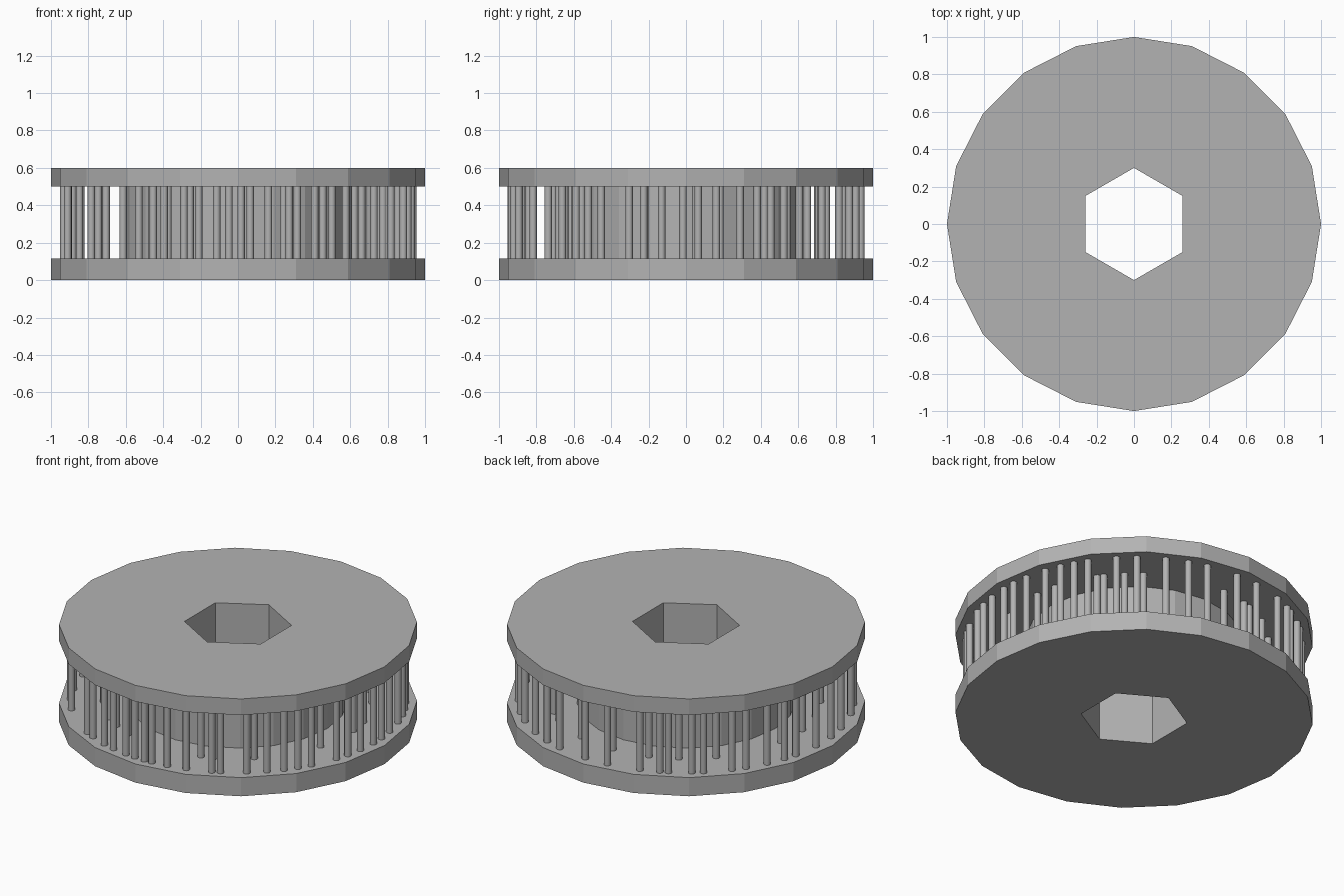
import bpy, bmesh, math
from mathutils import Vector

cube = bpy.data.objects.get("Cube")
if cube:
    bpy.data.objects.remove(cube)

SIDES = 20
HOLE = 0.30
LOWER, UPPER, TOP = 0.115, 0.5, 0.6

grey = bpy.data.materials.new("plain_grey")
grey.use_nodes = True
grey.diffuse_color = (0.45, 0.45, 0.45, 1)
grey.node_tree.nodes["Principled BSDF"].inputs["Base Color"].default_value = grey.diffuse_color


def finish(name, bm):
    bmesh.ops.recalc_face_normals(bm, faces=bm.faces)
    mesh = bpy.data.meshes.new(name)
    bm.to_mesh(mesh)
    bm.free()
    mesh.materials.append(grey)
    obj = bpy.data.objects.new(name, mesh)
    bpy.context.collection.objects.link(obj)
    return obj


def loop(bm, count, radius, z, start=0.0):
    turns = [start + math.tau * i / count for i in range(count)]
    verts = [bm.verts.new((radius * math.cos(t), radius * math.sin(t), z)) for t in turns]
    return [bm.edges.new((v, verts[i - 1])) for i, v in enumerate(verts)]


def bored_disc(name, radius, z0, z1):
    """Polygonal disc with a hexagonal hole through it."""
    bm = bmesh.new()
    edges = loop(bm, SIDES, radius, z0) + loop(bm, 6, HOLE, z0, math.pi / 6)
    bmesh.ops.triangle_fill(bm, edges=edges, use_beauty=True, normal=(0, 0, 1))
    made = bmesh.ops.extrude_face_region(bm, geom=bm.faces[:], use_keep_orig=True)
    moved = [g for g in made["geom"] if isinstance(g, bmesh.types.BMVert)]
    bmesh.ops.translate(bm, verts=moved, vec=(0, 0, z1 - z0))
    return finish(name, bm)


# Two flanges and the hub between them
bored_disc("lower_flange", 1.0, 0, LOWER)
bored_disc("upper_flange", 1.0, UPPER, TOP)
bored_disc("hub", 0.61, LOWER, UPPER)

# Unevenly spaced pins in two rings, angles in degrees
outer = [-139, -119, -115, -108, -103, -97, -93, -89, -86, -80, -73, -64, -61, -52,
         -45, -39, -34, -29, -19, -14, -8, -1, 4, 10, 18, 24, 29, 34, 44, 51, 61,
         69, 76, 88, 97, 109, 116, 119, 127, 131, 141, 146, 154, 161, 166, 176,
         185, 193, 205, 213]
inner = [-71, -65, -48, -17, 4, 14, 34, 37, 46, 54, 74, 92, 105, 109, 122, 138,
         170, 185, 200, 215, 225, 232, 240, 250]


def pin_ring(name, angles, radius):
    bm = bmesh.new()
    for a in map(math.radians, angles):
        made = bmesh.ops.create_cone(bm, cap_ends=True, segments=12, radius1=0.02,
                                     radius2=0.02, depth=UPPER - LOWER)
        spot = Vector((radius * math.cos(a), radius * math.sin(a), (LOWER + UPPER) / 2))
        bmesh.ops.translate(bm, verts=made["verts"], vec=spot)
    obj = finish(name, bm)
    bpy.ops.object.select_all(action="DESELECT")
    obj.select_set(True)
    bpy.context.view_layer.objects.active = obj
    bpy.ops.object.shade_smooth_by_angle(angle=math.radians(40))


pin_ring("outer_pins", outer, 0.935)
pin_ring("inner_pins", inner, 0.75)
